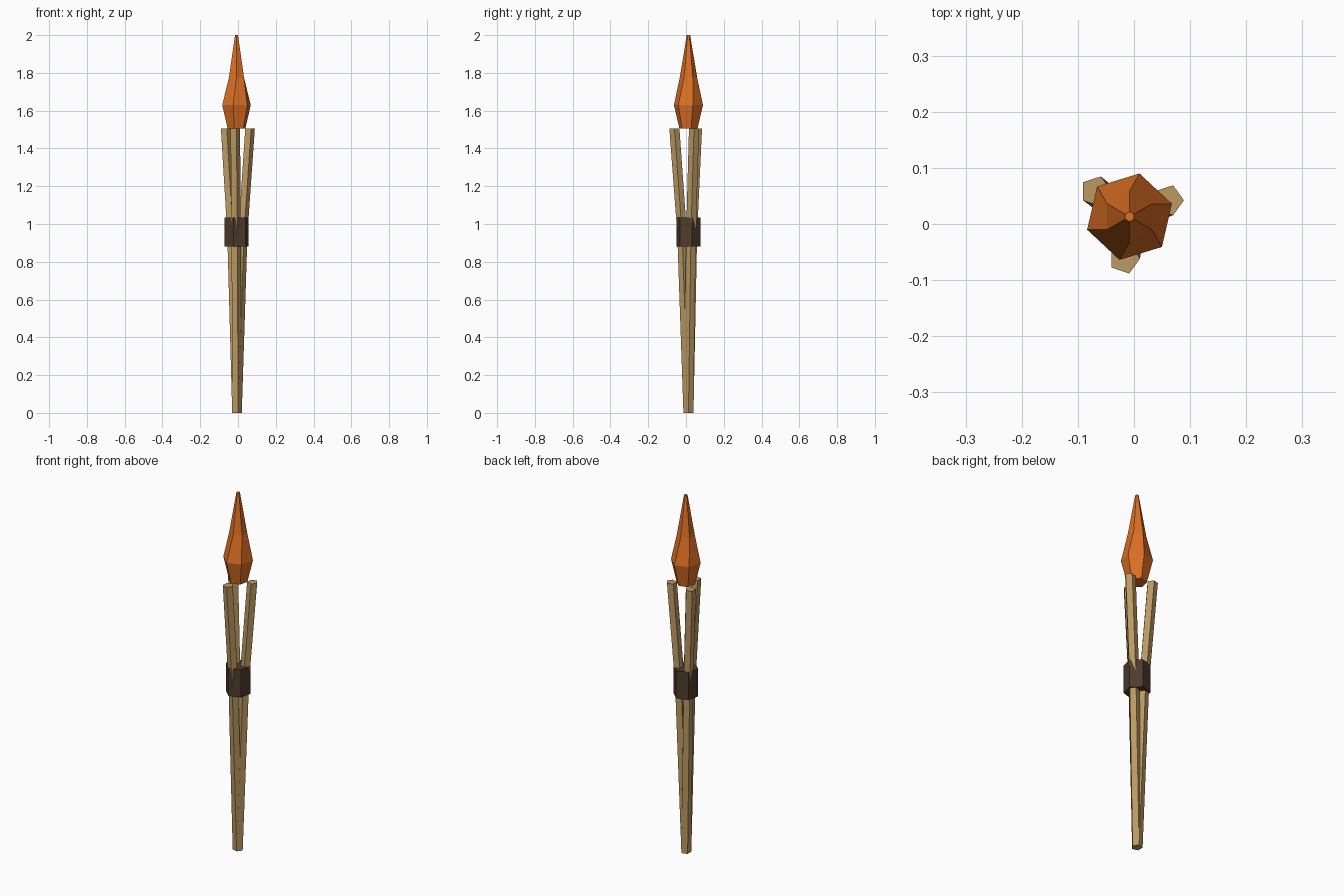
import bpy, bmesh
from math import cos, sin, radians
from mathutils import Vector

cube = bpy.data.objects.get("Cube")
if cube:
    bpy.data.objects.remove(cube)

AXIS = Vector((-0.008, 0.013, 0))


def material(name, colour):
    mat = bpy.data.materials.new(name)
    mat.use_nodes = True
    mat.diffuse_color = (*colour, 1)
    mat.node_tree.nodes["Principled BSDF"].inputs["Base Color"].default_value = (*colour, 1)
    return mat


def loft(name, sides, rings, mat):
    """Join regular polygons, each given as (centre, radius, turn in degrees)."""
    bm = bmesh.new()
    loops = []
    for centre, radius, turn in rings:
        angles = [radians(turn + 360 * i / sides) for i in range(sides)]
        loops.append([bm.verts.new(centre + radius * Vector((cos(a), sin(a), 0)))
                      for a in angles])
    for low, high in zip(loops, loops[1:]):
        for i in range(sides):
            j = (i + 1) % sides
            bm.faces.new((low[i], low[j], high[j], high[i]))
    bm.faces.new(loops[0][::-1])
    bm.faces.new(loops[-1])
    mesh = bpy.data.meshes.new(name)
    bm.to_mesh(mesh)
    bm.free()
    mesh.materials.append(mat)
    obj = bpy.data.objects.new(name, mesh)
    bpy.context.collection.objects.link(obj)
    return obj


def at(z, spread=0, angle=0):
    a = radians(angle)
    return AXIS + Vector((spread * cos(a), spread * sin(a), z))


wood = material("tan_wood", (0.50, 0.32, 0.125))
leather = material("dark_leather", (0.076, 0.045, 0.026))
fire = material("orange_fire", (0.73, 0.162, 0.018))

# Three five-sided sticks share a foot and splay apart above the binding
for name, angle in (("front_stick", 263), ("left_stick", 23), ("right_stick", 143)):
    loft(name, 5, [(at(0), 0.028, 0),
                   (at(0.95, 0.034, angle), 0.027, 0),
                   (at(1.505, 0.075, angle), 0.028, 0)], wood)

# Six-sided binding around the sticks
loft("binding", 6, [(at(0.88), 0.066, 17), (at(1.035), 0.066, 17)], leather)

# Six-sided flame with a slight twist toward the tip
loft("flame", 6, [(at(1.505), 0.049, 17), (at(1.63), 0.079, 17),
                  (at(1.775), 0.046, 30), (at(2.0), 0.009, 30)], fire)
